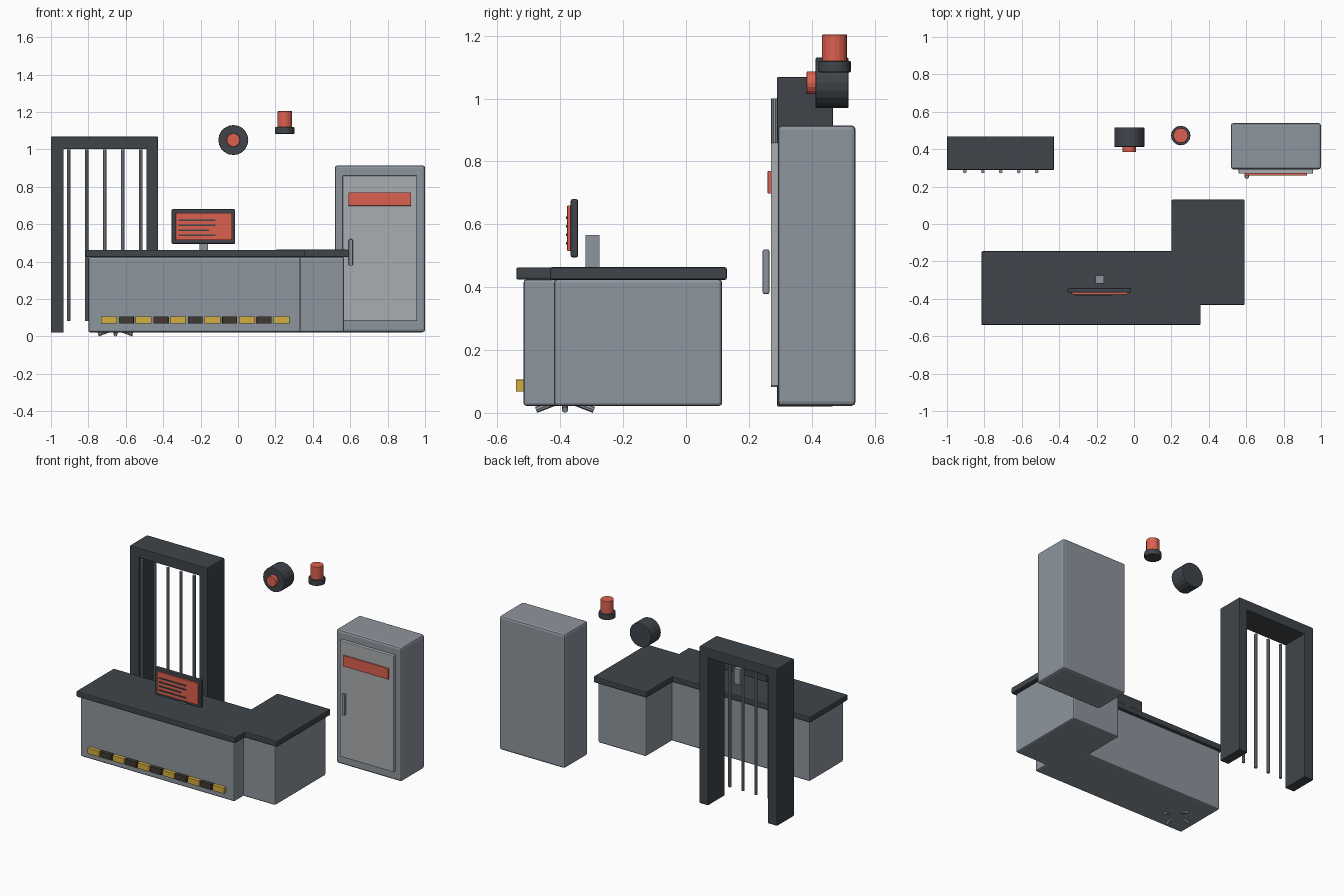
import bpy, math
from mathutils import Vector

if "Cube" in bpy.data.objects:
    bpy.data.objects.remove(bpy.data.objects["Cube"])


def material(name, rgb):
    m = bpy.data.materials.new(name)
    m.diffuse_color = (*rgb, 1)
    m.use_nodes = True
    m.node_tree.nodes["Principled BSDF"].inputs["Base Color"].default_value = m.diffuse_color
    return m


STEEL = material("steel", (0.27, 0.30, 0.34))
PALE = material("pale_steel", (0.40, 0.42, 0.44))
DARK = material("dark_metal", (0.05, 0.06, 0.07))
RED = material("red", (0.72, 0.12, 0.08))
YELLOW = material("yellow", (0.65, 0.42, 0.05))
BLACK = material("dark_stripe", (0.05, 0.04, 0.03))


def finish(o, name, mat, bevel, segments=2):
    o.name = name
    o.data.materials.append(mat)
    if bevel:
        b = o.modifiers.new("bevel", 'BEVEL')
        b.width, b.segments, b.limit_method = bevel, segments, 'ANGLE'
    return o


def box(name, x, y, z, mat, bevel=0.004):
    """Box from (min, max) ranges on each axis."""
    bpy.ops.mesh.primitive_cube_add(size=1, location=[(a + b) / 2 for a, b in (x, y, z)])
    o = bpy.context.object
    o.scale = [b - a for a, b in (x, y, z)]
    bpy.ops.object.transform_apply(location=False, rotation=False, scale=True)
    return finish(o, name, mat, bevel)


def rod(name, p, q, r, mat, sides=16, bevel=0.0):
    """Cylinder running from p to q."""
    p, q = Vector(p), Vector(q)
    bpy.ops.mesh.primitive_cylinder_add(vertices=sides, radius=r, depth=(q - p).length,
                                        location=(p + q) / 2)
    o = bpy.context.object
    o.rotation_euler = (q - p).to_track_quat('Z', 'Y').to_euler()
    o = finish(o, name, mat, bevel)
    o.modifiers and setattr(o.modifiers[0], "angle_limit", math.radians(40))
    return o


# L-shaped desk: two bodies with overhanging tops
box("desk_body_main", (-0.80, 0.335), (-0.517, -0.16), (0.022, 0.425), STEEL, 0.01)
box("desk_body_side", (0.215, 0.568), (-0.42, 0.115), (0.022, 0.425), STEEL, 0.01)
box("desk_top_main", (-0.815, 0.356), (-0.54, -0.145), (0.424, 0.463), DARK, 0.006)
box("desk_top_side", (0.20, 0.592), (-0.433, 0.13), (0.4235, 0.4635), DARK, 0.006)

# Hazard strip along the desk front
for i in range(11):
    x = -0.689 + i * 0.0921
    w = 0.043 if i % 2 == 0 else 0.040
    box(f"hazard_tile_{i}", (x - w, x + w), (-0.541, -0.515), (0.068, 0.106),
        BLACK if i % 2 else YELLOW, 0.002)

# Monitor with screen, text strokes and stand
box("monitor_stand", (-0.207, -0.16), (-0.32, -0.275), (0.46, 0.566), STEEL, 0.002)
box("monitor_case", (-0.355, -0.015), (-0.367, -0.343), (0.495, 0.68), DARK, 0.006)
box("monitor_screen", (-0.333, -0.032), (-0.378, -0.365), (0.515, 0.66), RED, 0.002)
for i, end in enumerate((-0.12, -0.12, -0.155, -0.12)):
    z = 0.621 - i * 0.027
    box(f"screen_line_{i}", (-0.318, end), (-0.382, -0.377), (z - 0.004, z + 0.004), DARK, 0)

# Stool tucked under the desk, only its feet show below
cx, cy = -0.655, -0.385
for i in range(4):
    a = i * math.pi / 2
    tip = (cx + 0.092 * math.cos(a), cy + 0.092 * math.sin(a), 0.0095)
    rod(f"stool_leg_{i}", (cx, cy, 0.045), tip, 0.010, STEEL, 8)
rod("stool_column", (cx, cy, 0.035), (cx, cy, 0.22), 0.015, STEEL)
rod("stool_seat", (cx, cy, 0.22), (cx, cy, 0.26), 0.09, DARK)

# Barred doorway
box("gate_post_left", (-1.0, -0.932), (0.29, 0.468), (0.02, 1.066), DARK)
box("gate_post_right", (-0.49, -0.427), (0.29, 0.468), (0.02, 1.066), DARK)
box("gate_beam", (-0.999, -0.428), (0.289, 0.469), (1.002, 1.068), DARK)
for i in range(5):
    x = -0.904 + i * 0.096
    rod(f"gate_bar_{i}", (x, 0.281, 0.083), (x, 0.281, 1.0), 0.01, STEEL, 10)

# Locker with door, sign plate and handle
box("locker_body", (0.518, 1.0), (0.292, 0.54), (0.022, 0.915), STEEL, 0.014)
box("locker_door", (0.56, 0.957), (0.27, 0.295), (0.085, 0.86), PALE, 0.004)
box("locker_sign", (0.59, 0.925), (0.26, 0.272), (0.698, 0.77), RED, 0.002)
box("locker_handle", (0.592, 0.614), (0.244, 0.265), (0.378, 0.52), STEEL, 0.005)

# Wall bell
rod("bell_body", (-0.025, 0.412, 1.05), (-0.025, 0.517, 1.05), 0.08, DARK, 20, 0.004)
rod("bell_centre", (-0.025, 0.384, 1.05), (-0.025, 0.414, 1.05), 0.036, RED, 16, 0.003)

# Warning beacon
rod("beacon_base", (0.25, 0.473, 1.083), (0.25, 0.473, 1.12), 0.052, DARK, 16, 0.005)
rod("beacon_lamp", (0.25, 0.473, 1.118), (0.25, 0.473, 1.204), 0.04, RED, 16, 0.003)
